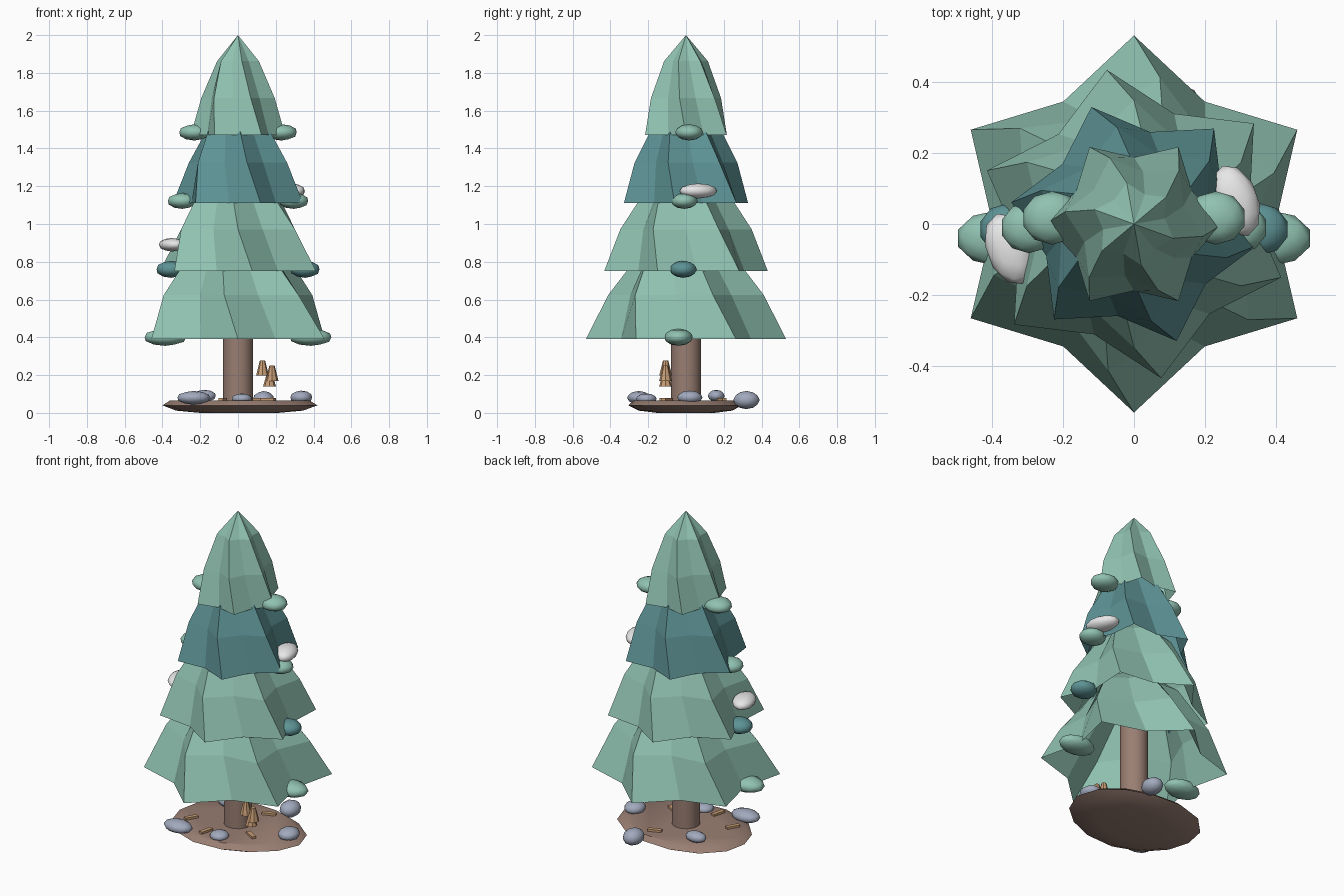
import bpy, bmesh
from math import sin, cos, radians, pi, tau
from mathutils import Matrix, Vector

cube = bpy.data.objects.get("Cube")
if cube:
    bpy.data.objects.remove(cube)


def material(name, rgb):
    m = bpy.data.materials.new(name)
    m.use_nodes = True
    m.diffuse_color = (*rgb, 1)
    m.node_tree.nodes["Principled BSDF"].inputs["Base Color"].default_value = (*rgb, 1)
    return m


green = material("pine_green", (0.28, 0.54, 0.44))
teal = material("deep_teal", (0.11, 0.29, 0.30))
brown = material("bark_brown", (0.32, 0.21, 0.17))
stone = material("stone_blue_grey", (0.36, 0.40, 0.51))
snow = material("snow_white", (0.84, 0.84, 0.84))
tan = material("wood_tan", (0.58, 0.34, 0.18))


def finish(name, bm, mat, smooth=None):
    me = bpy.data.meshes.new(name)
    bm.to_mesh(me)
    bm.free()
    me.materials.append(mat)
    ob = bpy.data.objects.new(name, me)
    bpy.context.scene.collection.objects.link(ob)
    if smooth:
        bpy.ops.object.select_all(action="DESELECT")
        ob.select_set(True)
        bpy.context.view_layer.objects.active = ob
        bpy.ops.object.shade_smooth_by_angle(angle=radians(smooth))
    return ob


def bridge(bm, a, b):
    for i in range(len(a)):
        j = (i + 1) % len(a)
        bm.faces.new((a[i], a[j], b[j], b[i]))


def star_tier(name, z, height, radius, turn, mat):
    """Open six-pointed skirt whose rings twist as they rise to the tip."""
    bm = bmesh.new()
    rings = []
    for k, (h, scale) in enumerate([(0, 1), (0.37, 0.79), (0.74, 0.47)]):
        ring = []
        for i in range(12):
            r = radius * scale * (0.75 if i % 2 else 1)
            a = radians(90 + turn - 10 * k + 30 * i)
            ring.append(bm.verts.new((r * cos(a), r * sin(a), z + h * height)))
        rings.append(ring)
    for low, high in zip(rings, rings[1:]):
        bridge(bm, low, high)
    tip = bm.verts.new((0, 0, z + height))
    for i in range(12):
        bm.faces.new((rings[-1][i], rings[-1][(i + 1) % 12], tip))
    finish(name, bm, mat)


def blob(name, centre, size, mat, turn=0):
    bm = bmesh.new()
    bmesh.ops.create_icosphere(bm, subdivisions=2, radius=1)
    bm.transform(Matrix.Translation(centre) @ Matrix.Rotation(radians(turn), 4, "Z")
                 @ Matrix.Diagonal((*size, 1)))
    finish(name, bm, mat, 50)


def frustum(name, x, y, z0, z1, r0, r1, sides, mat):
    bm = bmesh.new()
    bmesh.ops.create_cone(bm, cap_ends=True, segments=sides, radius1=r0, radius2=r1, depth=z1 - z0)
    bm.transform(Matrix.Translation((x, y, (z0 + z1) / 2)))
    finish(name, bm, mat, 40)


# Foliage tiers
star_tier("bottom_tier", 0.39, 0.63, 0.53, 0, green)
star_tier("lower_tier", 0.75, 0.60, 0.44, 10, green)
star_tier("upper_tier", 1.11, 0.58, 0.35, 20, teal)
star_tier("top_tier", 1.47, 0.53, 0.25, 30, green)

# Trunk
frustum("trunk", 0, 0, 0.05, 0.9, 0.08, 0.08, 16, brown)

# Ground disc: lens with a flat top and a slightly uneven rim
bm = bmesh.new()
rings = []
for z, s in [(0, 0.5), (0.012, 0.82), (0.04, 1), (0.066, 0.9)]:
    ring = []
    for i in range(14):
        a = tau * i / 14
        w = s * (1 + 0.03 * sin(3 * a + 1))
        ring.append(bm.verts.new((0.41 * w * cos(a), 0.305 * w * sin(a), z)))
    rings.append(ring)
for low, high in zip(rings, rings[1:]):
    bridge(bm, low, high)
bm.faces.new(rings[-1])
bm.faces.new(rings[0][::-1])
finish("ground_disc", bm, brown, 40)

# Foliage clumps on both sides of each tier
for label, x, y, z, size, mat in [
    ("top", 0.23, 0.017, 1.485, (0.085, 0.075, 0.043), green),
    ("upper", 0.295, -0.01, 1.122, (0.08, 0.072, 0.042), green),
    ("lower", 0.355, -0.015, 0.76, (0.08, 0.073, 0.045), teal),
    ("bottom", 0.385, -0.04, 0.40, (0.115, 0.078, 0.045), green),
]:
    for side, s in (("left", 1), ("right", -1)):
        blob(f"{label}_clump_{side}", (s * x, y, z), size, mat)

# Snow patches
blob("snow_patch_left", (0.285, 0.065, 1.175), (0.065, 0.105, 0.04), snow, 20)
blob("snow_patch_right", (-0.35, -0.07, 0.89), (0.065, 0.105, 0.036), snow, 20)

# Stones around the rim
for i, (centre, size) in enumerate([
    ((-0.235, -0.25, 0.08), (0.09, 0.062, 0.036)),
    ((0.02, -0.21, 0.075), (0.055, 0.055, 0.028)),
    ((0.335, 0.02, 0.082), (0.06, 0.068, 0.036)),
    ((0.135, 0.32, 0.068), (0.058, 0.07, 0.048)),
    ((-0.18, 0.16, 0.09), (0.065, 0.045, 0.032)),
]):
    blob(f"stone_{i + 1}", centre, size, stone)

# Hanging cones
for name, x, z0, z1 in [("small_cone", 0.13, 0.197, 0.277),
                        ("cone_bottom", 0.167, 0.14, 0.21),
                        ("cone_top", 0.18, 0.17, 0.25)]:
    frustum(name, x, -0.108, z0, z1, 0.034, 0.014, 8, tan)

# Twigs lying on the ground
for i, (x, y, turn) in enumerate([(-0.25, -0.1, 60), (-0.08, -0.2, 75),
                                  (0.16, -0.1, -30), (0.08, 0.19, 20)]):
    bm = bmesh.new()
    bmesh.ops.create_cube(bm, size=1)
    bm.transform(Matrix.Translation((x, y, 0.07)) @ Matrix.Rotation(radians(turn), 4, "Z")
                 @ Matrix.Diagonal((0.08, 0.025, 0.018, 1)))
    finish(f"twig_{i + 1}", bm, tan)
